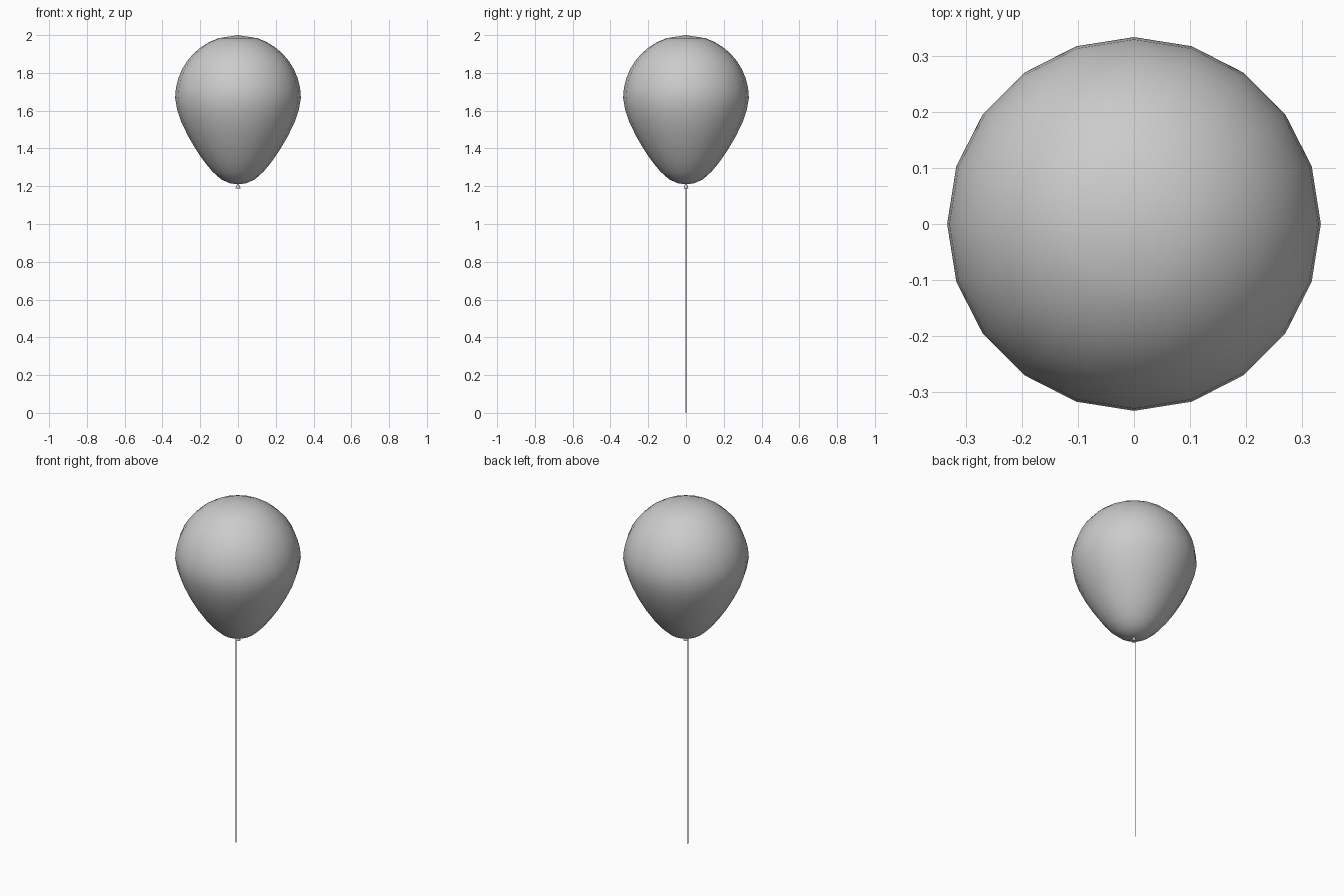
import bpy, bmesh, math

if "Cube" in bpy.data.objects:
    bpy.data.objects.remove(bpy.data.objects["Cube"])

SIDES = 20


def make_object(name, bm, smooth=True):
    bmesh.ops.recalc_face_normals(bm, faces=bm.faces)
    mesh = bpy.data.meshes.new(name)
    bm.to_mesh(mesh)
    bm.free()
    for p in mesh.polygons:
        p.use_smooth = smooth
    ob = bpy.data.objects.new(name, mesh)
    bpy.context.collection.objects.link(ob)
    return ob


def lathe(name, profile, sides, smooth):
    """Spin (radius, z) points around z; zero radius ends become poles."""
    bm = bmesh.new()
    rings = []
    for r, z in profile:
        n = 1 if r == 0 else sides
        rings.append([bm.verts.new((r * math.cos(math.tau * i / sides),
                                    r * math.sin(math.tau * i / sides), z))
                      for i in range(n)])
    for a, b in zip(rings, rings[1:]):
        for i in range(sides):
            j = (i + 1) % sides
            quad = [a[i % len(a)], a[j % len(a)], b[j % len(b)], b[i % len(b)]]
            bm.faces.new(list(dict.fromkeys(quad)))
    return make_object(name, bm, smooth)


# Balloon: tapered lower half, round dome on top
R, MID = 0.333, 1.667
lower = [(0, 1.21), (0.045, 1.216), (0.09, 1.237), (0.135, 1.277), (0.18, 1.332),
         (0.225, 1.398), (0.265, 1.467), (0.30, 1.54), (0.322, 1.605)]
dome = [(R * math.cos(math.radians(9 * i)), MID + R * math.sin(math.radians(9 * i)))
        for i in range(10)]
dome[-1] = (0, 2.0)
lathe("balloon", lower + dome, SIDES, True)

# Knot: small flared cone under the balloon
lathe("knot", [(0, 1.187), (0.014, 1.187), (0.004, 1.214), (0, 1.214)], 10, False)

# String: flat ribbon hanging from the edge of the knot
bm = bmesh.new()
W, X = 0.003, -0.013
bm.faces.new([bm.verts.new(c) for c in
              ((X, -W, 0), (X, W, 0), (X, W, 1.2), (X, -W, 1.2))])
make_object("string", bm, False)
